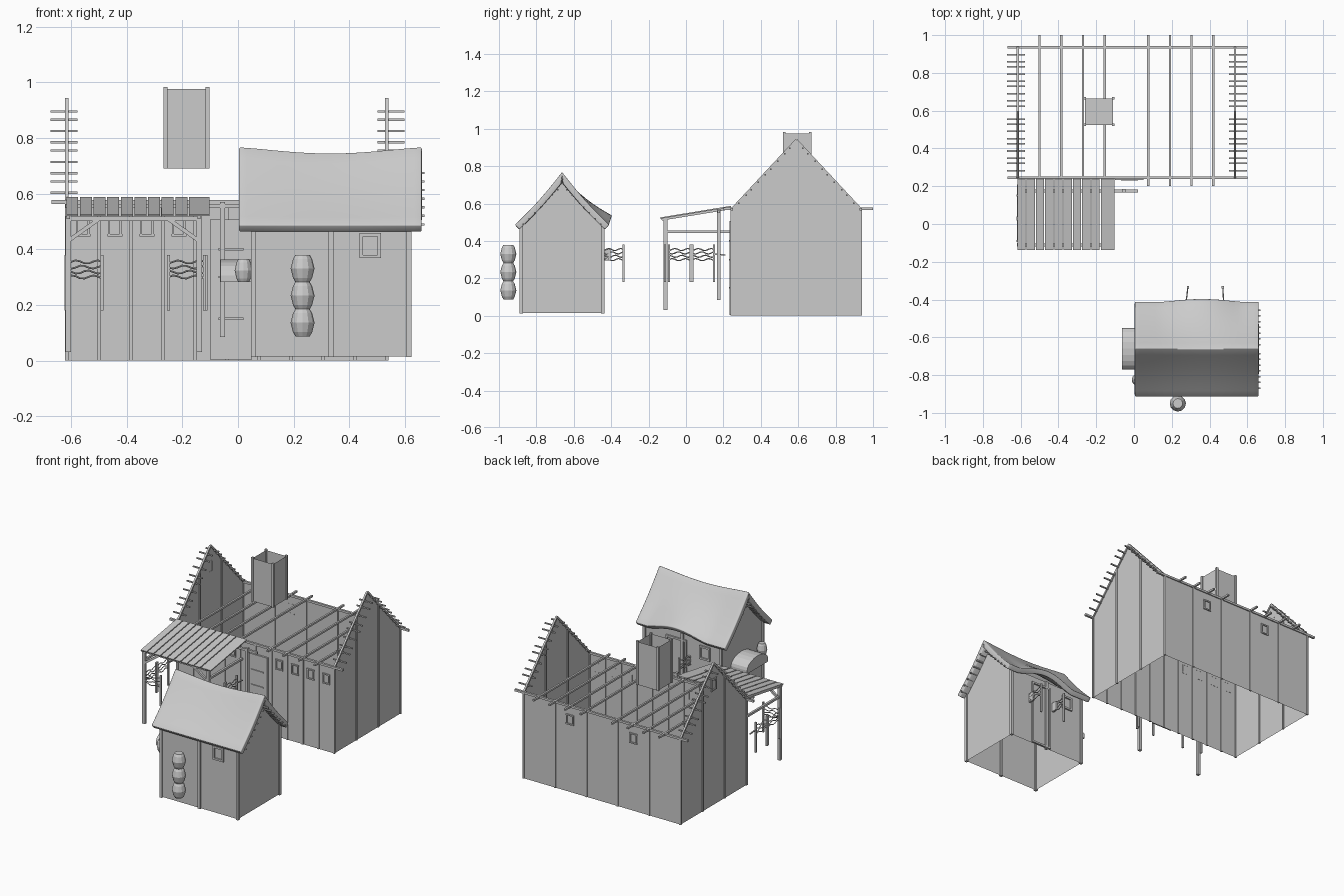
import bpy, bmesh, math
from mathutils import Vector, Matrix

if "Cube" in bpy.data.objects:
    bpy.data.objects.remove(bpy.data.objects["Cube"])


def make(name, verts, faces):
    me = bpy.data.meshes.new(name)
    me.from_pydata([tuple(v) for v in verts], [], faces)
    ob = bpy.data.objects.new(name, me)
    bpy.context.collection.objects.link(ob)
    bm = bmesh.new()
    bm.from_mesh(me)
    bmesh.ops.recalc_face_normals(bm, faces=bm.faces)
    bm.to_mesh(me)
    bm.free()
    return ob


def beam(name, p, q, w=0.014, h=None):
    """Rectangular timber from p to q, w wide and h deep."""
    p, q, h = Vector(p), Vector(q), h or w
    d = (q - p).normalized()
    s = Vector((1, 0, 0)) if abs(d.z) > 0.99 else d.cross(Vector((0, 0, 1))).normalized()
    u = s.cross(d)
    vs = [e + s * a * w / 2 + u * b * h / 2 for e in (p, q)
          for a, b in ((-1, -1), (1, -1), (1, 1), (-1, 1))]
    return make(name, vs, [(0, 1, 2, 3), (7, 6, 5, 4)] +
                [(i, (i + 1) % 4, (i + 1) % 4 + 4, i + 4) for i in range(4)])


def shell(name, x0, x1, y0, y1, z0, ze, zp):
    """Four thin walls with gable ends, open at top and bottom."""
    ym = (y0 + y1) / 2
    prof = [(y0, z0), (y0, ze), (ym, zp), (y1, ze), (y1, z0)]
    vs = [(x, y, z) for x in (x0, x1) for y, z in prof]
    return make(name, vs, [(0, 1, 2, 3, 4), (5, 6, 7, 8, 9), (0, 1, 6, 5), (3, 4, 9, 8)])


def window(name, c, along, w, h, t=0.008, ext=0.006):
    """Frame with longer head and sill; along is the wall direction."""
    c, a, z = Vector(c), Vector(along), Vector((0, 0, 1))
    for s in (-1, 1):
        beam(name + "_jamb", c + a * s * w / 2 - z * h / 2, c + a * s * w / 2 + z * h / 2, t)
        beam(name + "_rail", c + z * s * h / 2 - a * (w / 2 + ext), c + z * s * h / 2 + a * (w / 2 + ext), t)


def rack(name, a, b, first=True):
    """Short fence: posts with wavy ropes between."""
    a, b = Vector(a), Vector(b)
    for e in ([a, b] if first else [b]):
        beam(name + "_post", (e.x, e.y, 0.18), (e.x, e.y, 0.38), 0.011)
    for k in range(4):
        cu = bpy.data.curves.new(name + "_rope", 'CURVE')
        cu.dimensions, cu.bevel_depth, cu.bevel_resolution = '3D', 0.0032, 0
        sp = cu.splines.new('POLY')
        sp.points.add(8)
        for i in range(9):
            p = a.lerp(b, i / 8)
            sp.points[i].co = (p.x, p.y, 0.30 + 0.018 * k + 0.006 * math.sin(i * 1.3 + k * 1.7), 1)
        bpy.context.collection.objects.link(bpy.data.objects.new(name + "_rope", cu))


def barrel(name, x, y, z0, h, r, n=12):
    prof = [(0.6, 0), (0.8, 0.15), (1, 0.5), (0.8, 0.85), (0.6, 1)]
    vs = [(x + r * k * math.cos(2 * math.pi * i / n), y + r * k * math.sin(2 * math.pi * i / n), z0 + h * t)
          for k, t in prof for i in range(n)]
    fs = [(j * n + i, j * n + (i + 1) % n, (j + 1) * n + (i + 1) % n, (j + 1) * n + i)
          for j in range(4) for i in range(n)]
    return make(name, vs, fs + [tuple(range(n)), tuple(range(4 * n, 5 * n))])


# ---- large roofless house
X0, X1, Y0, Y1, ZE, ZP = -0.615, 0.535, 0.245, 0.935, 0.57, 0.94
YM = (Y0 + Y1) / 2
shell("house_walls", X0, X1, Y0, Y1, 0, ZE, ZP)
step = (X1 - X0) / 10
for i in range(11):
    x = X0 + i * step
    beam("front_wall_post", (x, Y0, 0), (x, Y0, ZE), 0.012)
    if i % 2 == 0:
        beam("back_wall_post", (x, Y1, 0), (x, Y1, ZE), 0.012)
    if i in (1, 2, 3, 4, 6, 7, 8, 9):
        beam("ceiling_beam", (x, 0.2 if i > 5 else 0.25, 0.572), (x, 1.0, 0.572), 0.012)
for y in (Y0, Y1):
    beam("wall_plate", (-0.67, y, ZE), (0.6, y, ZE), 0.014)
for x in (X0, X1):
    for i in range(4):
        y = Y0 + i * (Y1 - Y0) / 3
        beam("gable_post", (x, y, 0), (x, y, ZE + (0.24 if i in (1, 2) else 0)), 0.012)
    for ye in (Y0, Y1):
        beam("gable_rafter", (x, ye, ZE), (x, YM, ZP), 0.012)
        for k in range(1, 10):
            t = k / 10 + 0.01 * (k % 3)
            y, z = ye + (YM - ye) * t, ZE + (ZP - ZE) * t - 0.008
            c = -0.625 if x < 0 else 0.55
            beam("purlin_stub", (c - 0.048, y, z), (c + 0.048, y, z), 0.008)
for i in (0, 1, 2, 3, 6, 7, 8, 9):
    window("front_window", (X0 + (i + 0.5) * step, Y0 - 0.003, 0.48), (1, 0, 0), 0.042, 0.06)
for x in (0.195, -0.27):
    window("back_window", (x, Y1 + 0.003, 0.48), (1, 0, 0), 0.045, 0.06)
window("gable_window", (X0 - 0.003, YM, 0.8), (0, 1, 0), 0.045, 0.07)

# house door with frame and cross rails
beam("door_leaf", (-0.025, Y0 - 0.004, 0.01), (-0.025, Y0 - 0.004, 0.5), 0.13, 0.008)
window("door_frame", (-0.025, Y0 - 0.006, 0.255), (1, 0, 0), 0.14, 0.49, 0.012, 0.006)
for z in (0.15, 0.3, 0.4):
    beam("door_rail", (-0.07, Y0 - 0.01, z), (0.02, Y0 - 0.01, z), 0.008)

# floating chimney, open at the top
cx0, cx1, cy0, cy1 = -0.26, -0.11, 0.525, 0.665
ch = [(x, y, z) for z in (0.69, 0.975) for x, y in ((cx0, cy0), (cx1, cy0), (cx1, cy1), (cx0, cy1))]
make("chimney", ch, [(0, 1, 2, 3)] + [(i, (i + 1) % 4, (i + 1) % 4 + 4, i + 4) for i in range(4)])
for v in ch[:4]:
    beam("chimney_corner", v, (v[0], v[1], 0.982), 0.014)

# ---- lean-to porch
edges = [-0.62 + 0.049 * i for i in range(10)] + [-0.10]
for a, b in zip(edges, edges[1:]):
    beam("porch_plank", ((a + b) / 2, -0.138, 0.522), ((a + b) / 2, 0.24, 0.584), b - a - 0.006, 0.007)
for x in (-0.61, -0.14):
    beam("porch_post", (x, -0.11, 0.03), (x, -0.11, 0.52), 0.02)
    beam("porch_side_beam", (x, -0.11, 0.45), (x, 0.24, 0.45), 0.014)
    beam("porch_rafter", (x, -0.13, 0.515), (x, 0.24, 0.575), 0.012)
    s = 1 if x < -0.5 else -1
    beam("porch_brace", (x, -0.11, 0.43), (x + s * 0.11, -0.11, 0.508), 0.014)
beam("porch_wall_post", (-0.055, 0.175, 0.085), (-0.055, 0.175, 0.57), 0.018)
beam("porch_front_beam", (-0.62, -0.11, 0.51), (-0.13, -0.11, 0.51), 0.016)
beam("porch_back_beam", (-0.62, 0.175, 0.555), (0.02, 0.175, 0.555), 0.014)
for a, b in ((-0.615, -0.488), (-0.25, -0.12)):
    rack("front_fence", (a, -0.112, 0), (b, -0.112, 0))
for x in (-0.617, -0.115):
    rack("side_fence", (x, -0.09, 0), (x, 0.025, 0))
    rack("side_fence", (x, 0.035, 0), (x, 0.15, 0))
    beam("side_fence_tail", (x, 0.15, 0.33), (x, 0.21, 0.325), 0.007)

# ---- small thatched house
x0, x1, y0, y1 = 0.055, 0.615, -0.88, -0.445
ym = (y0 + y1) / 2
shell("cottage_walls", x0, x1, y0, y1, 0.015, 0.49, 0.71)
for y in (y0, y1):
    for x in (x0, (x0 + x1) / 2, x1):
        beam("cottage_post", (x, y, 0.012), (x, y, 0.49), 0.018)
    for x in (0.03, 0.645):
        for k in range(7):
            t = 0.05 + k * 0.14
            beam("cottage_purlin", (x - 0.025, y + (ym - y) * t, 0.478 + 0.22 * t),
                 (x + 0.025, y + (ym - y) * t, 0.478 + 0.22 * t), 0.008)
window("cottage_front_window", (0.475, y0 - 0.004, 0.413), (1, 0, 0), 0.065, 0.078, 0.012, 0.006)
window("cottage_back_window", (0.17, y1 + 0.004, 0.40), (1, 0, 0), 0.065, 0.078, 0.012, 0.006)
window("cottage_door_frame", (0.38, y1 + 0.004, 0.235), (1, 0, 0), 0.14, 0.42, 0.012, 0.004)
for x, dx in ((0.285, -0.012), (0.47, 0.006)):
    rack("cottage_fence", (x + dx, -0.44, 0), (x, -0.335, 0), False)
    beam("cottage_fence_block", (x, -0.445, 0.325), (x, -0.405, 0.325), 0.012, 0.06)

# thatch: sagging ridge, lifted eave over the back door
nu, nv = 24, 16
vs = []
for i in range(nu + 1):
    u = i / nu
    x = 0.004 + 0.656 * u
    ridge = 0.768 - 0.022 * math.sin(math.pi * u) ** 1.3
    lift = max(0, 1 - ((x - 0.36) / 0.22) ** 2) ** 1.5
    for j in range(nv + 1):
        v = 2 * j / nv - 1
        t = abs(v)
        y = ym + v * 0.252
        z = ridge + (0.486 - ridge) * t - 0.012 * math.sin(math.pi * t)
        if v > 0:
            y += 0.015 * lift * t
            z += 0.05 * lift * t ** 1.5
        vs.append((x, y, z))
m = nv + 1
roof = make("thatched_roof", vs, [(i * m + j, (i + 1) * m + j, (i + 1) * m + j + 1, i * m + j + 1)
                                  for i in range(nu) for j in range(nv)])
if roof.data.polygons[0].normal.z < 0:
    roof.data.flip_normals()
sol = roof.modifiers.new("thickness", 'SOLIDIFY')
sol.thickness, sol.offset = 0.034, -1
bev = roof.modifiers.new("soft_edge", 'BEVEL')
bev.width, bev.segments, bev.limit_method, bev.angle_limit = 0.011, 3, 'ANGLE', math.radians(60)
roof.data.shade_smooth()

# stacked jars at the front, single jar and domed box on the left wall
for k in range(3):
    barrel("stacked_jar", 0.232, -0.95, 0.087 + k * 0.0975, 0.0975, 0.043)
barrel("side_jar", 0.02, -0.825, 0.282, 0.083, 0.032)
arc = [(-0.66 + 0.11 * math.cos(a), 0.305 + 0.058 * math.sin(a))
       for a in [math.pi * i / 10 for i in range(11)]]
prof = [(-0.55, 0.283)] + arc + [(-0.77, 0.283)]
n = len(prof)
make("domed_box", [(x, y, z) for x in (-0.063, 0.055) for y, z in prof],
     [tuple(range(n)), tuple(range(n, 2 * n))] + [(i, (i + 1) % n, (i + 1) % n + n, i + n) for i in range(n)])
